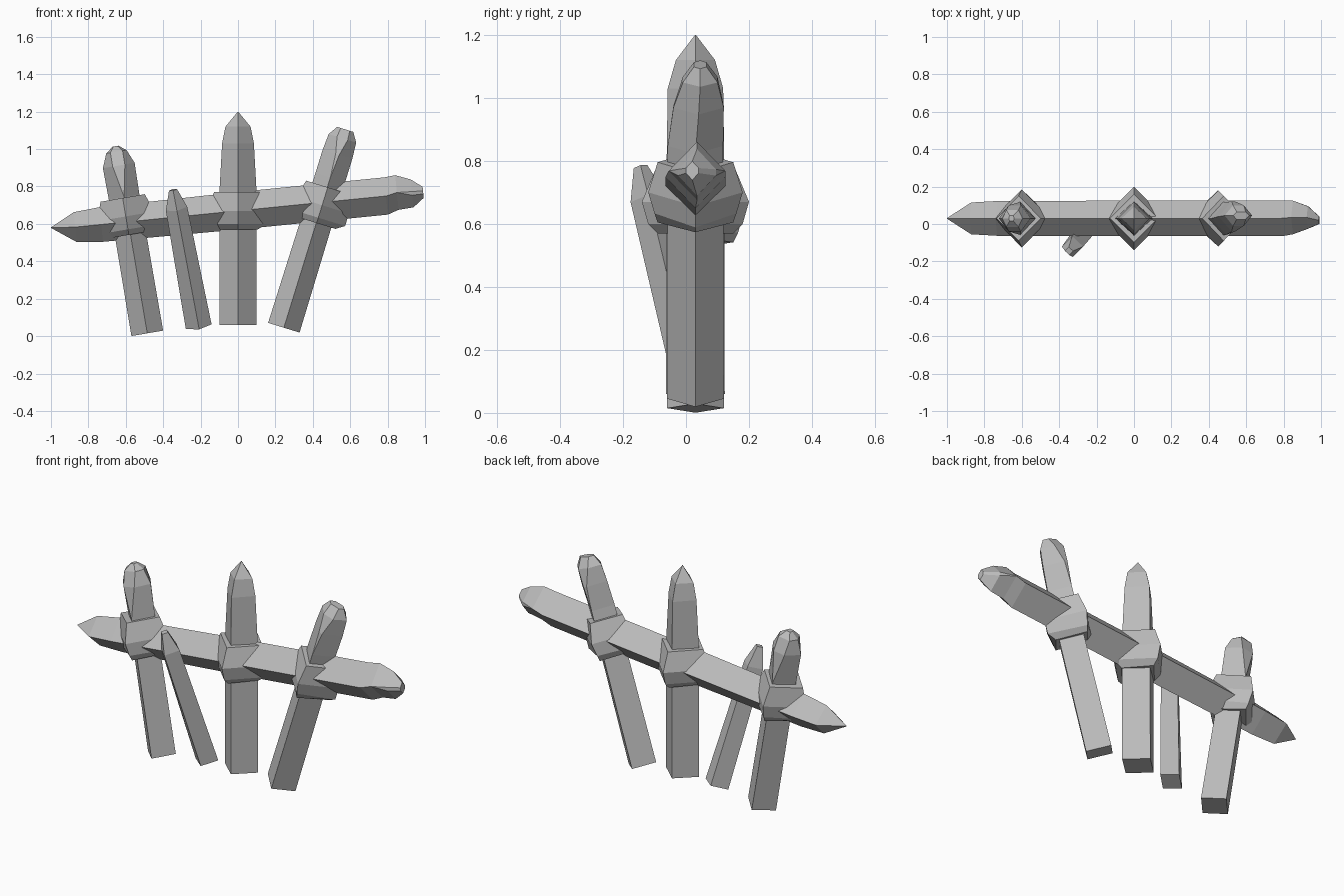
import bpy, bmesh
from mathutils import Vector, Matrix

cube = bpy.data.objects.get("Cube")
if cube:
    bpy.data.objects.remove(cube, do_unlink=True)

grey = bpy.data.materials.new("weathered_grey")
grey.use_nodes = True
grey.diffuse_color = (0.5, 0.5, 0.5, 1)
grey.node_tree.nodes["Principled BSDF"].inputs["Base Color"].default_value = (0.5, 0.5, 0.5, 1)


def beam(name, start, end, rings):
    """Loft diamond rings along start-end.
    Ring: distance, x radius, y radius, chamfer half width, x shift, y shift."""
    start, end = Vector(start), Vector(end)
    z = (end - start).normalized()
    y = Vector((0, 1, 0))
    y = (y - z * y.dot(z)).normalized()
    x = y.cross(z)
    frame = Matrix.Translation(start) @ Matrix((x, y, z)).transposed().to_4x4()
    bm = bmesh.new()
    loops = []
    for ring in rings:
        d, rx, ry, w, dx, dy = (tuple(ring) + (0, 0, 0))[:6]
        outline = [(rx, 0), (w, ry), (-w, ry), (-rx, 0), (-w, -ry), (w, -ry)]
        loops.append([bm.verts.new(frame @ Vector((px + dx, py + dy, d))) for px, py in outline])
    for a, b in zip(loops, loops[1:]):
        for i in range(6):
            j = (i + 1) % 6
            bm.faces.new((a[i], a[j], b[j], b[i]))
    bm.faces.new(loops[0][::-1])
    bm.faces.new(loops[-1])
    bmesh.ops.remove_doubles(bm, verts=bm.verts, dist=0.0005)
    bmesh.ops.recalc_face_normals(bm, faces=bm.faces)
    mesh = bpy.data.meshes.new(name)
    bm.to_mesh(mesh)
    bm.free()
    mesh.materials.append(grey)
    obj = bpy.data.objects.new(name, mesh)
    bpy.context.collection.objects.link(obj)


def binding(name, centre, lean, top, middle):
    """Bulging collar where a post crosses the rail."""
    axis = Vector((lean, 0, 1)).normalized()
    centre = Vector(centre)
    beam(name, centre - axis * 0.1, centre + axis * 0.1,
         [(0, 0.105, 0.12), (0.03, 0.15, middle - 0.02), (0.1, middle, middle), (0.2, top, top)])


Y = 0.03

# Long rail, pointed at one end and blunt at the other
beam("rail", (-1, Y, 0.57), (1, Y, 0.77), [
    (0, 0.001, 0.001, 0, -0.01, 0), (0.13, 0.08, 0.085), (0.27, 0.093, 0.093),
    (1.0, 0.1, 0.095), (1.8, 0.1, 0.095), (1.86, 0.093, 0.09, 0, -0.013, 0.005),
    (1.94, 0.075, 0.06, 0.01, 0, 0.005), (2.0, 0.03, 0.02, 0.008, 0, -0.01)])

# Three posts
beam("middle_post", (0, Y, 0.06), (0, Y, 1.2), [
    (0, 0.1, 0.093), (0.7, 0.1, 0.092), (0.97, 0.085, 0.088),
    (1.06, 0.067, 0.062), (1.14, 0.001, 0.001)])
beam("right_post", (-0.485, Y, 0.015), (-0.655, Y, 1.015), [
    (0, 0.086, 0.09), (0.74, 0.083, 0.088), (0.91, 0.086, 0.07, 0.033),
    (0.985, 0.055, 0.045, 0.033), (1.015, 0.015, 0.015, 0.01)])
beam("left_post", (0.245, Y, 0.045), (0.573, Y, 1.105), [
    (0, 0.088, 0.09), (0.84, 0.083, 0.088), (0.97, 0.083, 0.08, 0.01, 0, 0.01),
    (1.06, 0.077, 0.055, 0.03, 0, 0.015), (1.11, 0.045, 0.02, 0.025, 0, 0.015)])

# Collars around the crossings
binding("middle_binding", (0, Y, 0.67), 0, 0.128, 0.17)
binding("right_binding", (-0.6, Y, 0.64), -0.17, 0.12, 0.155)
binding("left_binding", (0.45, Y, 0.7), 0.31, 0.12, 0.15)

# Loose stick leaning against the front
beam("leaning_stick", (-0.21, 0.03, 0.05), (-0.348, -0.145, 0.785), [
    (0, 0.07, 0.06), (0.66, 0.058, 0.057), (0.765, 0.022, 0.022)])
